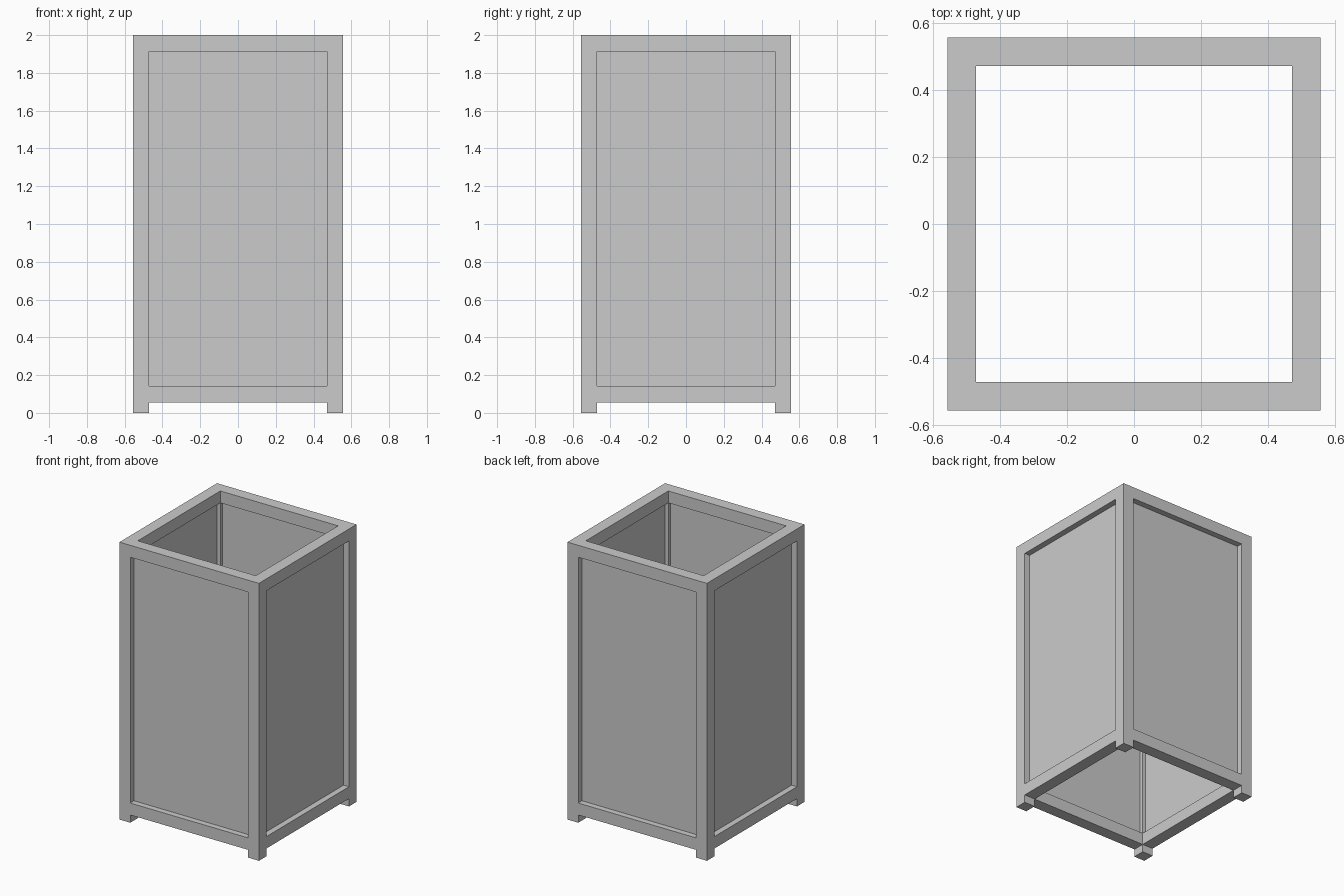
import bpy, bmesh
from math import pi
from mathutils import Matrix, Vector

if "Cube" in bpy.data.objects:
    bpy.data.objects.remove(bpy.data.objects["Cube"])

HALF = 0.556              # outer half width
POST = 0.086              # post and rail thickness
INNER = HALF - POST       # inner half width
HEIGHT = 2.0
RAIL_LOW = 0.056          # underside of bottom rails
PANEL_OUT, PANEL_IN = 0.513, 0.496


def box(name, lo, hi, turn=0.0, drop=()):
    """Box between two corners, turned about z; faces whose normal axis is in drop are left open."""
    lo, hi = Vector(lo), Vector(hi)
    bm = bmesh.new()
    bmesh.ops.create_cube(bm, size=1.0)
    bmesh.ops.scale(bm, vec=hi - lo, verts=bm.verts)
    bmesh.ops.translate(bm, vec=(lo + hi) / 2, verts=bm.verts)
    bm.normal_update()
    hidden = [f for f in bm.faces if any(abs(f.normal[a]) > 0.9 for a in drop)]
    bmesh.ops.delete(bm, geom=hidden, context='FACES')
    bm.transform(Matrix.Rotation(turn, 4, 'Z'))
    mesh = bpy.data.meshes.new(name)
    bm.to_mesh(mesh)
    bm.free()
    obj = bpy.data.objects.new(name, mesh)
    bpy.context.collection.objects.link(obj)
    return obj


# Each side is the front side turned a quarter turn
for i, side in enumerate(("front", "right", "back", "left")):
    turn = i * pi / 2

    # Corner post, whose lower end is the foot
    box(side + "_corner_post", (-HALF, -HALF, 0), (-INNER, -INNER, HEIGHT), turn)

    # Rails, butted against the posts
    for level, z in (("bottom", RAIL_LOW), ("top", HEIGHT - POST)):
        box(f"{side}_{level}_rail", (-INNER, -HALF, z),
            (INNER, -INNER, z + POST), turn, drop=(0,))

    # Recessed panel held in the frame
    box(side + "_panel", (-INNER, -PANEL_OUT, RAIL_LOW + POST),
        (INNER, -PANEL_IN, HEIGHT - POST), turn, drop=(0, 2))
